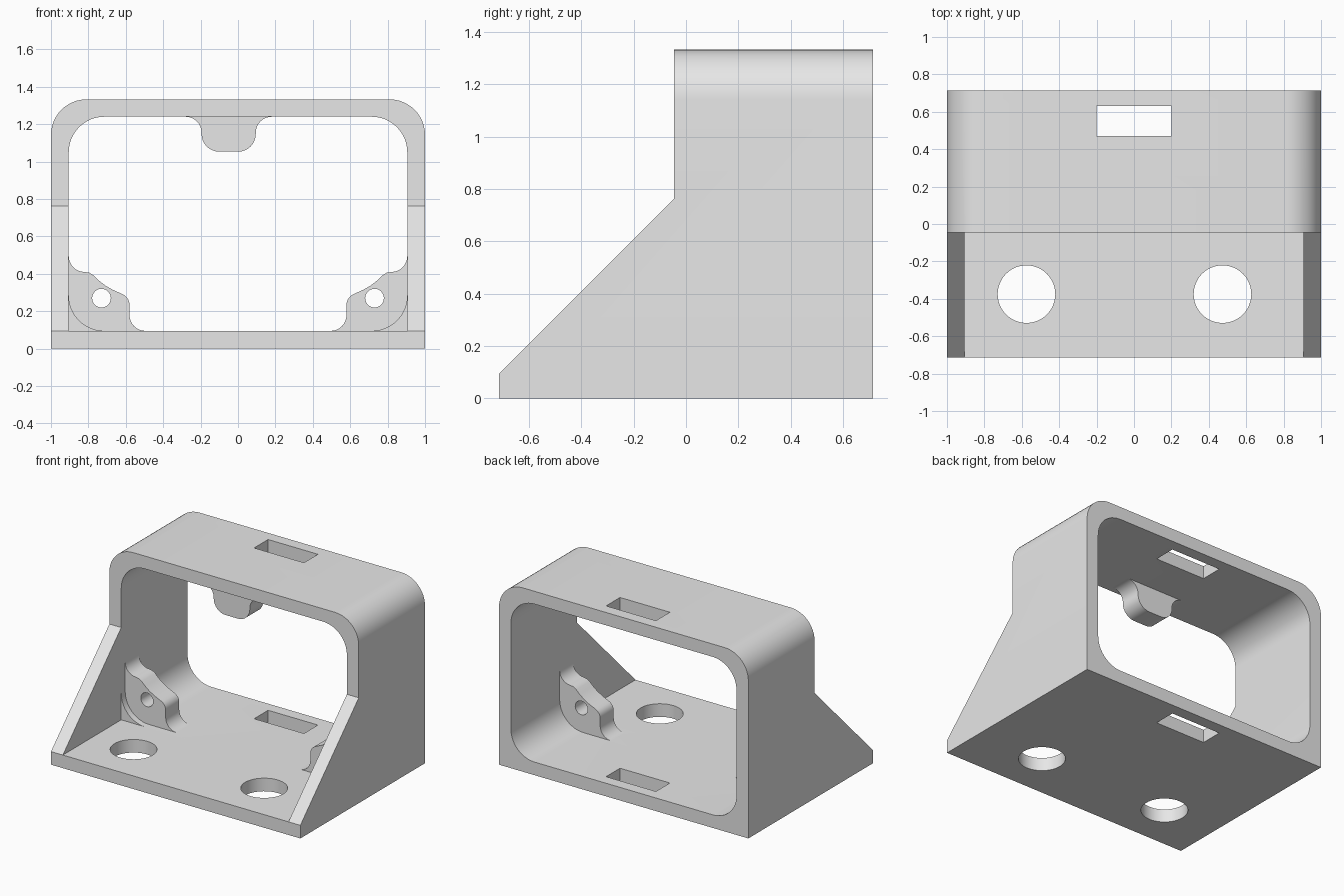
import bpy, bmesh
from math import radians, cos, sin
from mathutils import Vector

cube = bpy.data.objects.get("Cube")
if cube:
    bpy.data.objects.remove(cube, do_unlink=True)

grey = bpy.data.materials.new("plain grey")
grey.use_nodes = True
grey.diffuse_color = (0.8, 0.8, 0.8, 1)
grey.node_tree.nodes["Principled BSDF"].inputs["Base Color"].default_value = (0.8, 0.8, 0.8, 1)

WIDTH, DEPTH, HEIGHT = 1.0, 0.714, 1.333   # half width, half depth, full height
WALL, ROUND, FRAME_Y = 0.095, 0.19, -0.045
INNER = WIDTH - WALL


def arc(u, v, r, start, end, steps=12):
    """Points on a circular arc, angles in degrees."""
    angles = [radians(start + (end - start) * i / steps) for i in range(steps + 1)]
    return [(u + r * cos(a), v + r * sin(a)) for a in angles]


def prism(name, profile, low, high, axis="Y"):
    """Extrude a flat profile along one axis."""
    place = {"X": lambda u, v, d: (d, u, v),
             "Y": lambda u, v, d: (u, d, v),
             "Z": lambda u, v, d: (u, v, d)}[axis]
    bm = bmesh.new()
    face = bm.faces.new([bm.verts.new(place(u, v, low)) for u, v in profile])
    side = bmesh.ops.extrude_face_region(bm, geom=[face])
    moved = [g for g in side["geom"] if isinstance(g, bmesh.types.BMVert)]
    bmesh.ops.translate(bm, verts=moved, vec=Vector(place(0, 0, high - low)))
    bmesh.ops.recalc_face_normals(bm, faces=bm.faces)
    mesh = bpy.data.meshes.new(name)
    bm.to_mesh(mesh)
    bm.free()
    mesh.materials.append(grey)
    obj = bpy.data.objects.new(name, mesh)
    bpy.context.collection.objects.link(obj)
    return obj


def rect(u0, u1, v0, v1):
    return [(u0, v0), (u1, v0), (u1, v1), (u0, v1)]


def activate(obj):
    bpy.ops.object.select_all(action="DESELECT")
    obj.select_set(True)
    bpy.context.view_layer.objects.active = obj


def cut(obj, cutter):
    """Subtract a cutter and discard it."""
    activate(obj)
    mod = obj.modifiers.new("cut", "BOOLEAN")
    mod.operation, mod.solver, mod.object = "DIFFERENCE", "EXACT", cutter
    bpy.ops.object.modifier_apply(modifier=mod.name)
    bpy.data.objects.remove(cutter, do_unlink=True)


def smooth(obj):
    activate(obj)
    bpy.ops.object.shade_smooth_by_angle(angle=radians(30))


# Housing: block with rounded top edges
outer = [(-WIDTH, 0), (WIDTH, 0)]
outer += arc(WIDTH - ROUND, HEIGHT - ROUND, ROUND, 0, 90)
outer += arc(ROUND - WIDTH, HEIGHT - ROUND, ROUND, 90, 180)
housing = prism("housing", outer, -DEPTH, DEPTH)

# Sloping front of the side walls
slope = [(-0.9, -0.091), (FRAME_Y, 0.764), (FRAME_Y, 1.5), (-0.9, 1.5)]
cut(housing, prism("slope_cutter", slope, -1.2, 1.2, "X"))

# Rounded opening through the frame, square corners in front of it
top = 1.24
opening = []
for side_x, side_z, start in ((1, top - ROUND, 0), (-1, top - ROUND, 90),
                              (-1, WALL + ROUND, 180), (1, WALL + ROUND, 270)):
    opening += arc(side_x * (INNER - ROUND), side_z, ROUND, start, start + 90)
cut(housing, prism("opening_cutter", opening, FRAME_Y - 0.01, 0.9))
cut(housing, prism("front_cutter", rect(-INNER, INNER, WALL, 1.5), -0.9, FRAME_Y))

# Slots through roof and floor, round holes in the floor
cut(housing, prism("slot_cutter", rect(-0.2, 0.2, 0.47, 0.63), -0.2, 1.6, "Z"))
for x in (-0.575, 0.473):
    cut(housing, prism("hole_cutter", arc(x, -0.375, 0.154, 0, 360, 48)[:-1], -0.2, 0.3, "Z"))
smooth(housing)

# Lower corner lugs with a screw hole
for name, s in (("right_lug", 1), ("left_lug", -1)):
    shape = [(-0.95, 0.05), (-0.95, 0.495)]
    shape += arc(-0.82, 0.495, 0.085, 180, 270, 8)
    shape += [(-0.795, 0.406), (-0.772, 0.392), (-0.745, 0.365), (-0.71, 0.338),
              (-0.67, 0.315), (-0.63, 0.297)]
    shape += arc(-0.64, 0.235, 0.06, 60, 0, 5)
    shape += arc(-0.495, 0.18, 0.085, 180, 270, 8)
    shape += [(-0.495, 0.05)]
    lug = prism(name, [(s * x, z) for x, z in shape], 0, 0.155)
    cut(lug, prism("screw_cutter", arc(s * -0.73, 0.27, 0.05, 0, 360, 24)[:-1], -0.1, 0.3))
    smooth(lug)

# Upper tab hanging from the roof
tab = [(0.18, 1.28), (-0.28, 1.28)]
tab += arc(-0.28, 1.155, 0.085, 90, 0, 8)
tab += arc(-0.1, 1.148, 0.095, 180, 270, 8)
tab += arc(-0.0, 1.148, 0.095, 270, 360, 8)
tab += arc(0.18, 1.155, 0.085, 180, 90, 8)
smooth(prism("upper_tab", tab, 0, 0.155))
